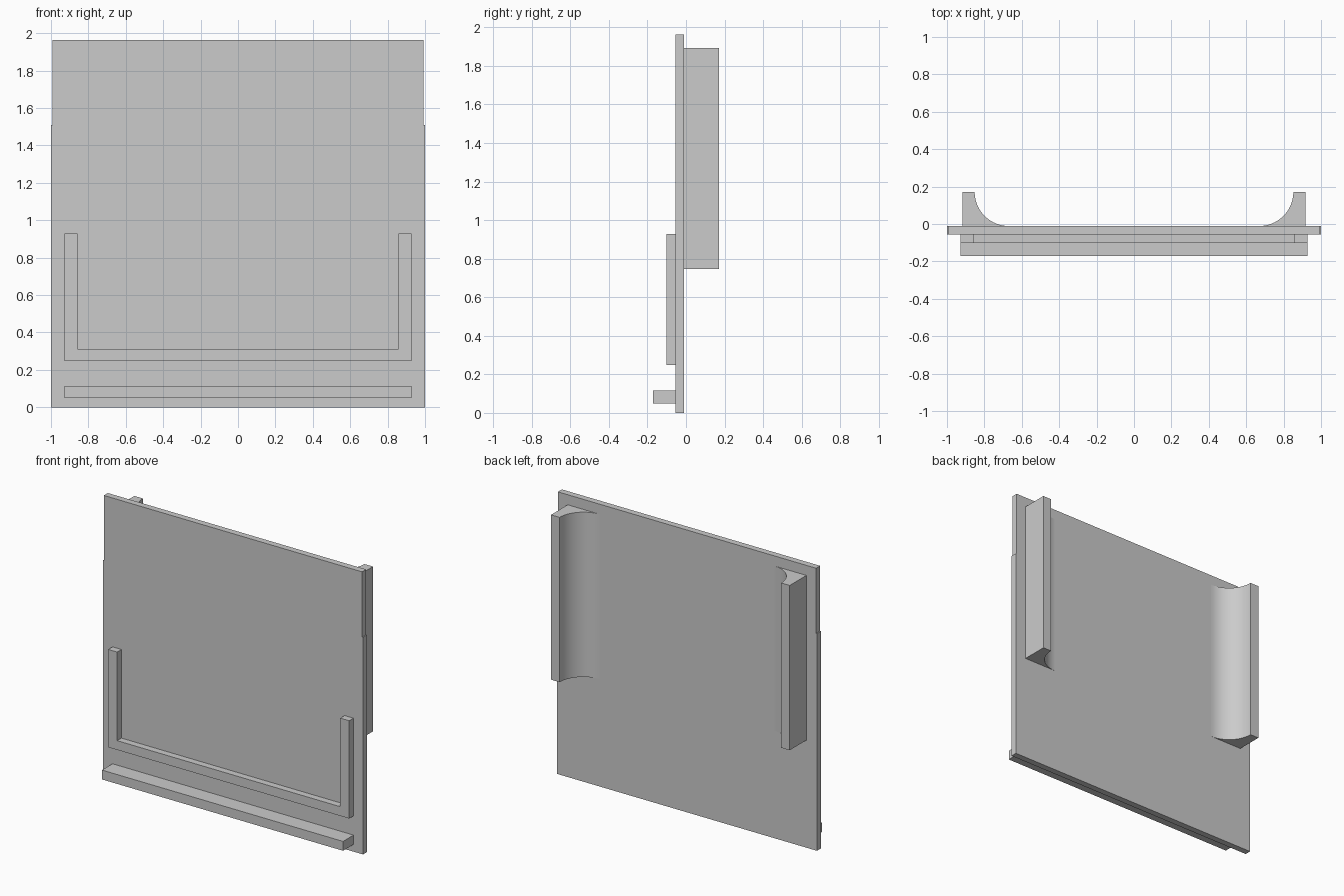
import bpy
import bmesh
from math import cos, sin, pi, radians
from mathutils import Vector

cube = bpy.data.objects.get("Cube")
if cube:
    bpy.data.objects.remove(cube, do_unlink=True)

GREY = (0.6, 0.6, 0.6, 1.0)
mat = bpy.data.materials.new("plain grey")
mat.use_nodes = True
mat.diffuse_color = GREY
mat.node_tree.nodes["Principled BSDF"].inputs["Base Color"].default_value = GREY


def prism(name, outline, axis, start, end):
    """Extrude a closed outline along y (outline in x, z) or z (outline in x, y)."""
    bm = bmesh.new()
    place = (lambda a, b: (a, start, b)) if axis == "y" else (lambda a, b: (a, b, start))
    face = bm.faces.new([bm.verts.new(place(a, b)) for a, b in outline])
    grown = bmesh.ops.extrude_face_region(bm, geom=[face])["geom"]
    step = Vector((0, end - start, 0) if axis == "y" else (0, 0, end - start))
    moved = [g for g in grown if isinstance(g, bmesh.types.BMVert)]
    bmesh.ops.translate(bm, verts=moved, vec=step)
    bmesh.ops.recalc_face_normals(bm, faces=bm.faces)
    mesh = bpy.data.meshes.new(name)
    bm.to_mesh(mesh)
    bm.free()
    mesh.materials.append(mat)
    obj = bpy.data.objects.new(name, mesh)
    bpy.context.collection.objects.link(obj)
    return obj


def mirrored(half):
    """Complete a right-hand outline with its mirror image."""
    return half + [(-x, z) for x, z in reversed(half)]


FRONT, BACK = -0.055, -0.011

# Flat panel, slightly narrower towards the top
prism("panel", mirrored([(1.0, 0), (1.0, 1.51), (0.993, 1.51), (0.993, 1.963)]),
      "y", FRONT, BACK)

# Raised U-shaped trim on the front
prism("u_trim", mirrored([(0.927, 0.248), (0.927, 0.928), (0.858, 0.928), (0.858, 0.312)]),
      "y", -0.102, FRONT)

# Deeper ledge along the bottom
prism("bottom_ledge", mirrored([(0.927, 0.05), (0.927, 0.115)]), "y", -0.17, FRONT)

# Back brackets with a concave inner side
TOP, RADIUS, SEGMENTS = 0.172, 0.183, 20
centre = 0.852 - RADIUS
arc = [(centre + RADIUS * cos(t), TOP - RADIUS * sin(t))
       for t in (pi / 2 * i / SEGMENTS for i in range(SEGMENTS + 1))]
bracket = [(0.918, BACK), (0.918, TOP)] + arc
for side, sign in (("left", 1), ("right", -1)):
    obj = prism(side + "_bracket", [(sign * x, y) for x, y in bracket], "z", 0.747, 1.893)
    bpy.ops.object.select_all(action="DESELECT")
    obj.select_set(True)
    bpy.context.view_layer.objects.active = obj
    bpy.ops.object.shade_smooth_by_angle(angle=radians(30))
